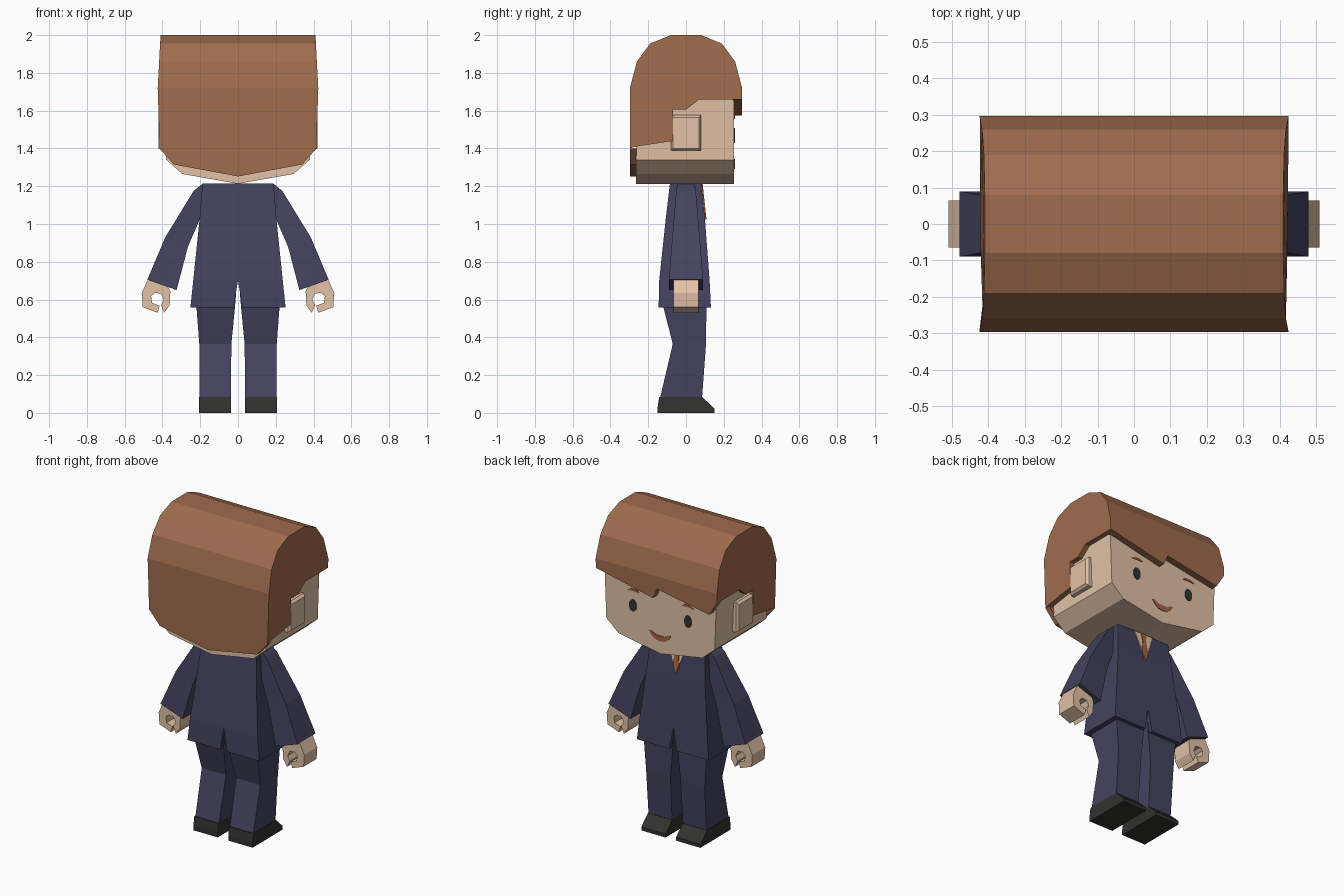
import bpy, bmesh, math


def material(name, r, g, b):
    m = bpy.data.materials.new(name)
    m.diffuse_color = (r, g, b, 1)
    return m


SKIN = material("skin", 0.76, 0.54, 0.385)
HAIR = material("brown_hair", 0.352, 0.150, 0.076)
NAVY = material("navy_cloth", 0.058, 0.056, 0.115)
BLACK = material("black", 0.032, 0.032, 0.030)
RUST = material("rust_brown", 0.370, 0.130, 0.052)


def finish(name, bm, mat, mirror=False):
    bmesh.ops.recalc_face_normals(bm, faces=bm.faces)
    if mirror:  # leave the centre plane open so both halves join
        inner = [f for f in bm.faces if all(abs(v.co.x) < 1e-4 for v in f.verts)]
        bmesh.ops.delete(bm, geom=inner, context='FACES')
    me = bpy.data.meshes.new(name)
    bm.to_mesh(me)
    bm.free()
    me.materials.append(mat)
    ob = bpy.data.objects.new(name, me)
    bpy.context.collection.objects.link(ob)
    if mirror:
        ob.modifiers.new("mirror", 'MIRROR').use_clip = True
    return ob


def loft(name, rings, mat, mirror=False):
    """Skin a row of equal-length point loops and cap both ends."""
    bm = bmesh.new()
    loops = [[bm.verts.new(p) for p in r] for r in rings]
    n = len(rings[0])
    for a, b in zip(loops, loops[1:]):
        for i in range(n):
            j = (i + 1) % n
            bm.faces.new((a[i], a[j], b[j], b[i]))
    bm.faces.new(loops[0])
    bm.faces.new(loops[-1])
    return finish(name, bm, mat, mirror)


def prism_y(name, pts, y0, y1, mat, mirror=False, slope=0.0, ref=0.0):
    """Extrude an x-z outline along y; slope leans it with height."""
    rings = [[(x, y + slope * (ref - z), z) for x, z in pts] for y in (y0, y1)]
    return loft(name, rings, mat, mirror)


def box_ring(x0, x1, y0, y1, z):
    return [(x0, y0, z), (x1, y0, z), (x1, y1, z), (x0, y1, z)]


def both_sides(half):
    return half + [(-x, z) for x, z in reversed(half) if x > 1e-4]


# Head block with a shallow pointed chin
prism_y("head", both_sides([(0, 1.213), (0.295, 1.265), (0.38, 1.34), (0.395, 1.75)]),
        -0.265, 0.255, SKIN)

# Ears, tapered outward
loft("ears", [[(x, -h, 1.483 - v), (x, h, 1.483 - v), (x, h, 1.483 + v), (x, -h, 1.483 + v)]
              for x, h, v in ((0.36, 0.08, 0.095), (0.405, 0.08, 0.095), (0.42, 0.068, 0.082))],
     SKIN, True)

# Hair cap: arched side outline swept across the head
arch = [(-0.297, 1.40), (-0.297, 1.72), (-0.26, 1.86), (-0.19, 1.955), (-0.08, 2.0),
        (0.08, 2.0), (0.19, 1.955), (0.26, 1.86), (0.297, 1.72), (0.297, 1.66),
        (0.07, 1.66), (0.0, 1.605), (-0.07, 1.605), (-0.07, 1.44), (-0.265, 1.41)]


def hair_width(z):
    return 0.425 - 0.015 * max(0, z - 1.72) / 0.28 - 0.01 * max(0, 1.72 - z) / 0.32


loft("hair_cap", [[(s * hair_width(z), y, z) for y, z in arch] for s in (-1, 1)], HAIR)

# Hair hanging behind the neck, and the jagged fringe
prism_y("hair_back", both_sides([(0, 1.252), (0.34, 1.315), (0.415, 1.40)]),
        -0.297, -0.262, HAIR)
prism_y("hair_fringe_long", [(0.423, 1.66), (0.025, 1.575), (-0.005, 1.64), (-0.005, 1.66)],
        0.25, 0.297, HAIR)
prism_y("hair_fringe_short", [(-0.005, 1.66), (-0.005, 1.64), (-0.37, 1.575), (-0.423, 1.66)],
        0.25, 0.297, HAIR)

# Face details as thin plates
oval = [(0.193 + 0.026 * math.cos(i * math.pi / 6), 1.468 + 0.039 * math.sin(i * math.pi / 6))
        for i in range(12)]
prism_y("eyes", oval, 0.252, 0.259, BLACK, True)
prism_y("eyebrows", [(0.15, 1.558), (0.165, 1.574), (0.205, 1.574), (0.235, 1.556), (0.195, 1.56)],
        0.252, 0.259, RUST, True)
prism_y("mouth", both_sides([(0, 1.292), (0.035, 1.298), (0.06, 1.318), (0.076, 1.342),
                             (0.06, 1.343), (0.03, 1.327), (0, 1.323)][:6]),
        0.252, 0.259, RUST)

# Jacket body, flaring to a hem with a centre slit
loft("jacket", [box_ring(*r) for r in (
    (0, 0.188, -0.085, 0.08, 1.215), (0, 0.203, -0.107, 0.10, 1.03),
    (0, 0.237, -0.142, 0.125, 0.70), (0.024, 0.252, -0.145, 0.132, 0.558))], NAVY, True)

# Open collar and tie lying on the chest
lean = 0.108
prism_y("collar_opening", [(-0.065, 1.213), (0.065, 1.213), (0, 1.03)],
        0.077, 0.084, SKIN, slope=lean, ref=1.215)
prism_y("tie", both_sides([(0, 1.025), (0.022, 1.085), (0.012, 1.165), (0.02, 1.213)]),
        0.080, 0.088, RUST, slope=lean, ref=1.215)

# Sleeves: inner x/z, outer x/z, half depth
loft("sleeves", [[(xi, -d, zi), (xo, -d, zo), (xo, d, zo), (xi, d, zi)] for xi, zi, xo, zo, d in (
    (0.15, 1.15, 0.188, 1.213, 0.045), (0.20, 1.03, 0.235, 1.175, 0.052),
    (0.265, 0.88, 0.385, 0.93, 0.073), (0.325, 0.65, 0.48, 0.705, 0.09))], NAVY, True)

# Hands curled into a grip
prism_y("hands", [(0.475, 0.71), (0.51, 0.635), (0.505, 0.56), (0.425, 0.53), (0.415, 0.568),
                  (0.455, 0.582), (0.46, 0.618), (0.44, 0.635), (0.408, 0.632), (0.393, 0.6),
                  (0.408, 0.57), (0.39, 0.53), (0.362, 0.57), (0.358, 0.645), (0.375, 0.675)],
        -0.065, 0.065, SKIN, True)

# Trouser legs
loft("trousers", [box_ring(*r) for r in (
    (0.008, 0.222, -0.13, 0.108, 0.66), (0.016, 0.22, -0.12, 0.108, 0.56),
    (0.035, 0.205, -0.07, 0.106, 0.365), (0.038, 0.203, -0.137, 0.085, 0.08))], NAVY, True)

# Shoes with a sloping toe
shoe = [(-0.15, 0), (0.152, 0), (0.152, 0.022), (0.085, 0.085), (-0.142, 0.085), (-0.15, 0.03)]
loft("shoes", [[(x, y, z) for y, z in shoe] for x in (0.037, 0.207)], BLACK, True)
